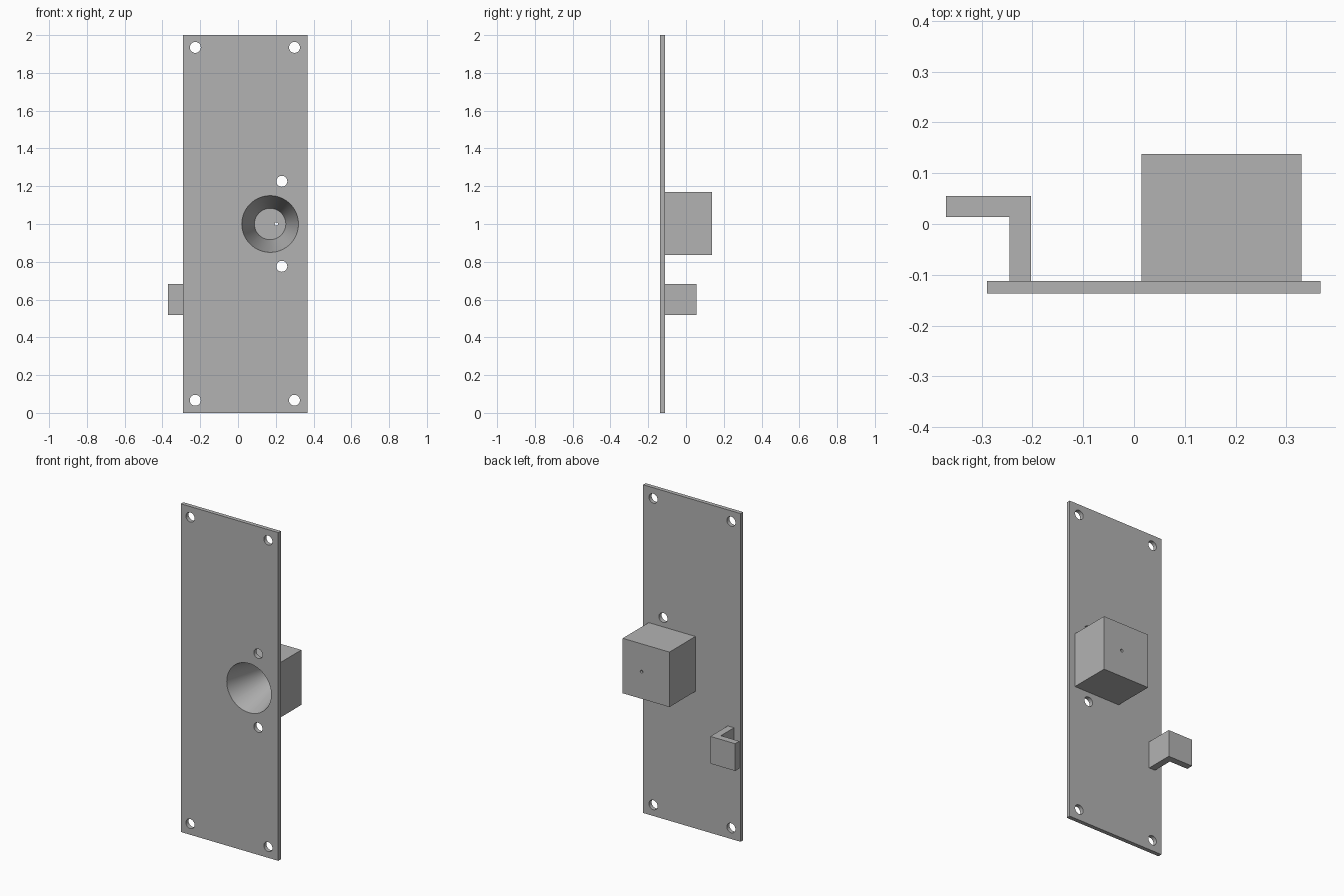
import bpy, bmesh, math
from mathutils import Matrix

default = bpy.data.objects.get("Cube")
if default:
    bpy.data.objects.remove(default, do_unlink=True)

grey = bpy.data.materials.new("plain grey")
grey.use_nodes = True
grey.diffuse_color = (0.45, 0.45, 0.45, 1)
grey.node_tree.nodes["Principled BSDF"].inputs["Base Color"].default_value = grey.diffuse_color

FRONT, BACK = -0.137, -0.112      # plate faces
BOX_BACK = 0.138
FLOOR = 0.121                     # bottom of the conical cup
CUP_X, CUP_Z = 0.17, 1.0


def finish(name, bm):
    mesh = bpy.data.meshes.new(name)
    bmesh.ops.recalc_face_normals(bm, faces=bm.faces)
    bm.to_mesh(mesh)
    bm.free()
    mesh.materials.append(grey)
    obj = bpy.data.objects.new(name, mesh)
    bpy.context.collection.objects.link(obj)
    return obj


def prism(name, outline, z0, z1):
    """Extrude an x-y outline from z0 to z1."""
    bm = bmesh.new()
    face = bm.faces.new([bm.verts.new((x, y, z0)) for x, y in outline])
    top = bmesh.ops.extrude_face_region(bm, geom=[face])["geom"]
    verts = [v for v in top if isinstance(v, bmesh.types.BMVert)]
    bmesh.ops.translate(bm, verts=verts, vec=(0, 0, z1 - z0))
    return finish(name, bm)


def block(name, x0, x1, y0, y1, z0, z1):
    return prism(name, [(x0, y0), (x1, y0), (x1, y1), (x0, y1)], z0, z1)


def drill(x, z, y0, y1, r_front, r_back, sides):
    """Round cutter along y, from y0 at the front to y1 at the back."""
    bm = bmesh.new()
    place = Matrix.Translation((x, (y0 + y1) / 2, z)) @ Matrix.Rotation(math.pi / 2, 4, "X")
    bmesh.ops.create_cone(bm, cap_ends=True, segments=sides, radius1=r_back,
                          radius2=r_front, depth=y1 - y0, matrix=place)
    obj = finish("cutter", bm)
    obj.hide_render = True
    return obj


def cut(obj, cutters):
    for c in cutters:
        mod = obj.modifiers.new("cut", "BOOLEAN")
        mod.operation, mod.solver, mod.object = "DIFFERENCE", "EXACT", c
    bpy.context.view_layer.update()
    graph = bpy.context.evaluated_depsgraph_get()
    mesh = bpy.data.meshes.new_from_object(obj.evaluated_get(graph))
    obj.modifiers.clear()
    obj.data = mesh


# Mounting plate, housing box behind it and the L-shaped catch
plate = block("mounting_plate", -0.29, 0.367, FRONT, BACK, 0, 2)
box = block("housing_box", 0.015, 0.33, BACK, BOX_BACK, 0.835, 1.17)
prism("catch_bracket", [(-0.245, BACK), (-0.203, BACK), (-0.203, 0.055),
                        (-0.37, 0.055), (-0.37, 0.014), (-0.245, 0.014)], 0.517, 0.683)

# Conical cup, with the taper carried a little past the front face
lead = 0.02
slope = (0.15 - 0.083) / (FLOOR - FRONT)
cup = drill(CUP_X, CUP_Z, FRONT - lead, FLOOR, 0.15 + slope * lead, 0.083, 64)

# Pinhole through the back wall, and the screw holes
pin = drill(0.203, CUP_Z, FLOOR - 0.02, BOX_BACK + 0.02, 0.009, 0.009, 16)
spots = [(x, z) for x in (-0.226, 0.299) for z in (0.067, 1.935)]
spots += [(0.232, z) for z in (0.776, 1.226)]
screws = [drill(x, z, FRONT - lead, BACK + lead, 0.029, 0.029, 32) for x, z in spots]

cut(plate, [cup] + screws)
cut(box, [cup, pin])
for c in [cup, pin] + screws:
    bpy.data.objects.remove(c, do_unlink=True)

# Smooth round walls, sharp edges
bpy.ops.object.select_all(action="DESELECT")
for obj in (plate, box):
    obj.select_set(True)
    bpy.context.view_layer.objects.active = obj
bpy.ops.object.shade_smooth_by_angle(angle=math.radians(30))
